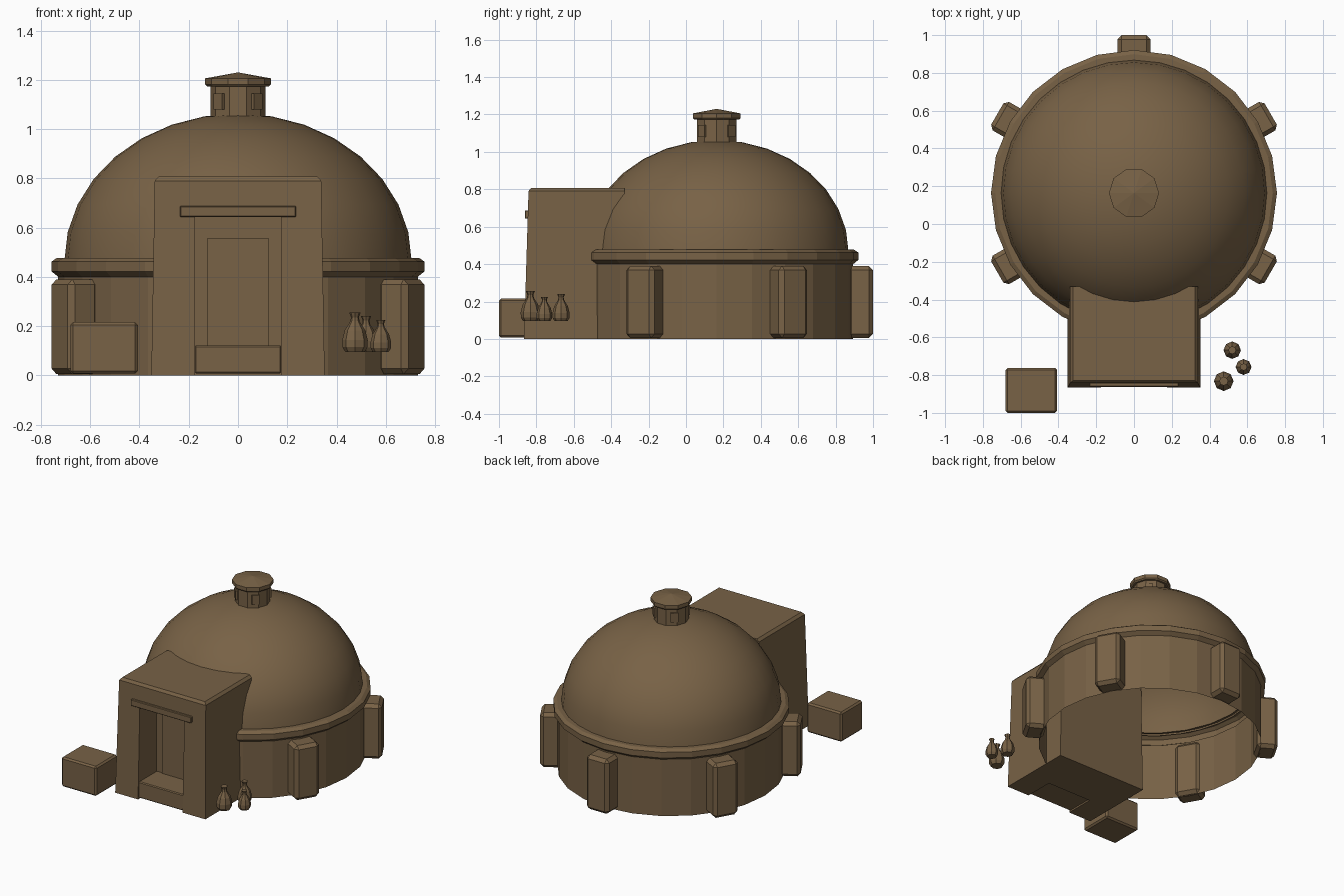
import bpy, bmesh, math
from mathutils import Matrix, Vector

if "Cube" in bpy.data.objects:
    bpy.data.objects.remove(bpy.data.objects["Cube"])

clay = bpy.data.materials.new("brown_clay")
clay.diffuse_color = (0.188, 0.122, 0.061, 1)
clay.use_nodes = True
clay.node_tree.nodes["Principled BSDF"].inputs["Base Color"].default_value = clay.diffuse_color
CY = 0.164  # centre of the round house along y


def finish(bm, name, smooth=None):
    bmesh.ops.recalc_face_normals(bm, faces=bm.faces)
    me = bpy.data.meshes.new(name)
    bm.to_mesh(me)
    bm.free()
    me.materials.append(clay)
    ob = bpy.data.objects.new(name, me)
    bpy.context.collection.objects.link(ob)
    if smooth:
        bpy.ops.object.select_all(action='DESELECT')
        ob.select_set(True)
        bpy.context.view_layer.objects.active = ob
        bpy.ops.object.shade_smooth_by_angle(angle=math.radians(smooth))
    return ob


def lathe(name, profile, sides, centre, smooth=None):
    """Revolve (radius, z) points; radius 0 closes to a point."""
    bm = bmesh.new()
    rings = []
    for r, z in profile:
        if r == 0:
            rings.append([bm.verts.new((centre[0], centre[1], z))] * sides)
        else:
            rings.append([bm.verts.new((centre[0] + r * math.cos(2 * math.pi * i / sides),
                                        centre[1] + r * math.sin(2 * math.pi * i / sides), z))
                          for i in range(sides)])
    for a, b in zip(rings, rings[1:]):
        for i in range(sides):
            j = (i + 1) % sides
            bm.faces.new(list(dict.fromkeys((a[i], a[j], b[j], b[i]))))
    return finish(bm, name, smooth)


def box(name, lo, hi, bevel=0.0, spin=0.0, pivot=(0, 0, 0)):
    """Box from lo to hi, optionally bevelled and spun about a vertical pivot."""
    lo, hi = Vector(lo), Vector(hi)
    bm = bmesh.new()
    bmesh.ops.create_cube(bm, size=1)
    bmesh.ops.scale(bm, vec=hi - lo, verts=bm.verts)
    bmesh.ops.translate(bm, vec=(lo + hi) / 2, verts=bm.verts)
    if bevel:
        bmesh.ops.bevel(bm, geom=bm.edges[:], offset=bevel, segments=1,
                        affect='EDGES', profile=0.5)
    bmesh.ops.rotate(bm, cent=pivot, matrix=Matrix.Rotation(spin, 3, 'Z'), verts=bm.verts)
    return finish(bm, name)


# round wall, ledge and dome, open underneath
lathe("drum_wall", [(0.73, 0), (0.73, 0.405)], 24, (0, CY))
lathe("ledge", [(0.73, 0.40), (0.757, 0.422), (0.757, 0.462), (0.735, 0.477), (0.69, 0.477)],
      24, (0, CY))
dome = [(0.705 * math.cos(math.pi / 2 * i / 8), 0.465 + 0.598 * math.sin(math.pi / 2 * i / 8))
        for i in range(8)]
lathe("dome", dome + [(0, 1.063)], 32, (0, CY), smooth=40)

# buttresses around the wall, leaving the front free for the porch
for i, deg in enumerate((-30, 30, 90, 150, 210)):
    box(f"buttress_{i + 1}", (0.70, CY - 0.087, 0.005), (0.836, CY + 0.087, 0.39),
        bevel=0.022, spin=math.radians(deg), pivot=(0, CY, 0))

# roof vent: neck, cap and four small vent blocks
lathe("vent_neck", [(0.112, 1.03), (0.112, 1.18)], 10, (0, CY))
lathe("vent_cap", [(0, 1.172), (0.125, 1.172), (0.133, 1.18), (0.133, 1.206), (0, 1.23)],
      10, (0, CY))
for i in range(4):
    box(f"vent_block_{i + 1}", (0.08, CY - 0.025, 1.08), (0.116, CY + 0.025, 1.145),
        spin=math.radians(45 + 90 * i), pivot=(0, CY, 0))

# porch with sloping walls and a chamfered roof
bm = bmesh.new()
rings = [[bm.verts.new(p) for p in ((-w, f, z), (w, f, z), (w, -0.33, z), (-w, -0.33, z))]
         for w, f, z in ((0.352, -0.866, 0), (0.338, -0.842, 0.79), (0.322, -0.828, 0.808))]
for a, b in zip(rings, rings[1:]):
    for i in range(4):
        j = (i + 1) % 4
        bm.faces.new((a[i], a[j], b[j], b[i]))
bm.faces.new(rings[0])
bm.faces.new(rings[-1])
porch = finish(bm, "porch")

# doorway recess cut into the porch
cutter = box("doorway_cutter", (-0.174, -1.0, -0.05), (0.174, -0.66, 0.645))
cutter.hide_render = True
mod = porch.modifiers.new("doorway", 'BOOLEAN')
mod.operation, mod.solver, mod.object = 'DIFFERENCE', 'EXACT', cutter
bpy.ops.object.select_all(action='DESELECT')
porch.select_set(True)
bpy.context.view_layer.objects.active = porch
bpy.ops.object.modifier_apply(modifier=mod.name)
bpy.data.objects.remove(cutter)

# door, threshold and lintel
box("door", (-0.126, -0.669, 0.11), (0.126, -0.655, 0.555))
box("threshold", (-0.176, -0.858, 0.008), (0.176, -0.655, 0.122), bevel=0.006)
box("lintel", (-0.236, -0.862, 0.643), (0.236, -0.80, 0.688), bevel=0.004)

# crate beside the porch
box("crate", (-0.68, -1.0, 0.007), (-0.407, -0.762, 0.216), bevel=0.011)

# three clay jars
for i, (x, y, h, r) in enumerate(((0.475, -0.832, 0.16, 0.052), (0.52, -0.668, 0.145, 0.046),
                                  (0.58, -0.757, 0.13, 0.042))):
    shape = ((0, 0), (0.75, 0), (0.98, 0.12), (1, 0.3), (0.8, 0.55), (0.36, 0.78),
             (0.3, 0.88), (0.45, 1), (0, 1))
    lathe(f"jar_{i + 1}", [(a * r, 0.095 + b * h) for a, b in shape], 8, (x, y))
